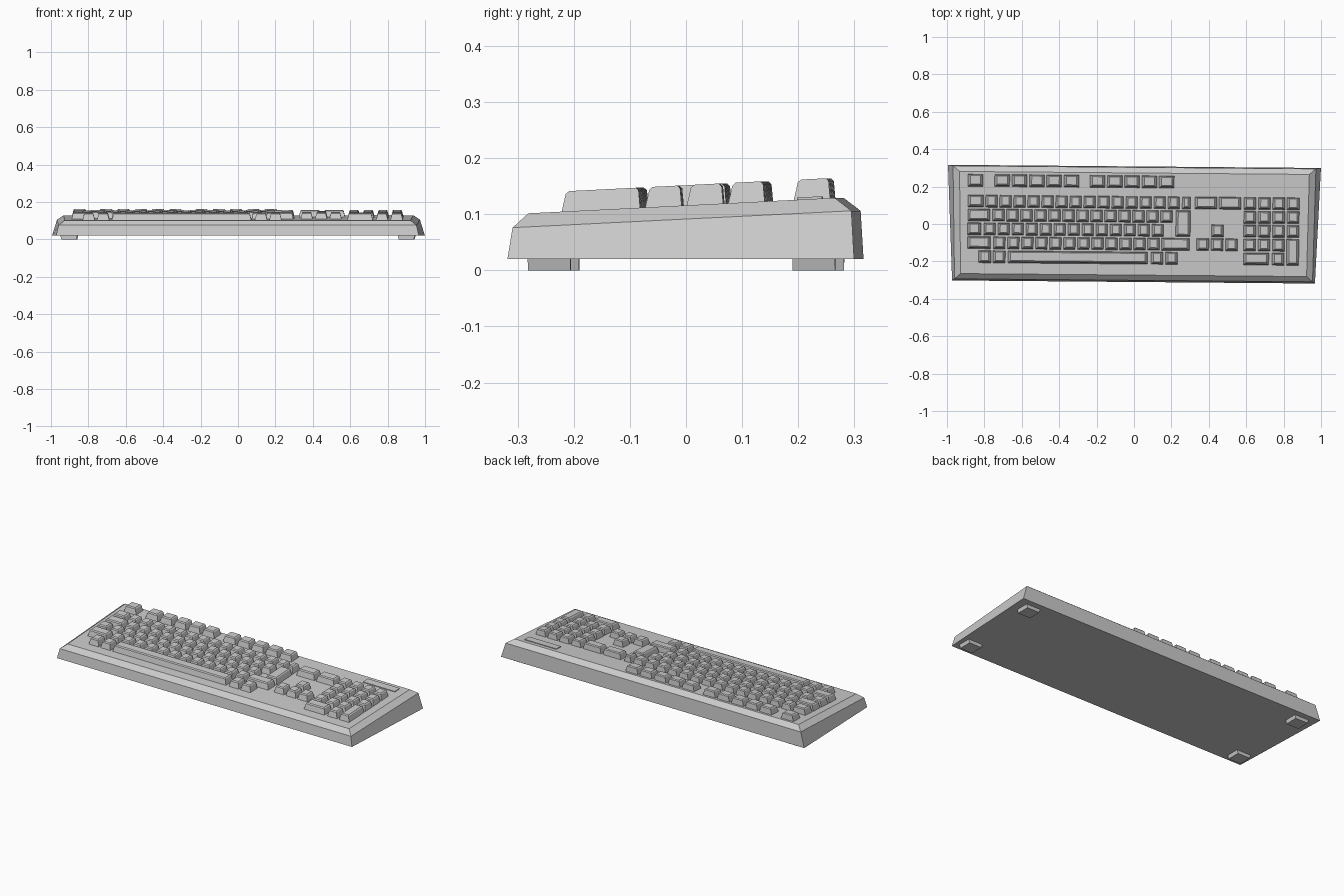
import bpy, bmesh
from mathutils import Matrix

if "Cube" in bpy.data.objects:
    bpy.data.objects.remove(bpy.data.objects["Cube"])

grey = bpy.data.materials.new("light_grey")
grey.use_nodes = True
grey.diffuse_color = (0.6, 0.6, 0.6, 1)
grey.node_tree.nodes["Principled BSDF"].inputs["Base Color"].default_value = (0.6, 0.6, 0.6, 1)

TURN = Matrix.Rotation(-0.0085, 4, "Z")   # the whole board sits slightly turned
UNIT, LEFT = 0.0749, -0.89                # key pitch and left edge of the keys
ROWS = [0.226, 0.115, 0.041, -0.033, -0.107, -0.182]


def deck(y):
    """Height of the sloping top at depth y."""
    return 0.1015 + (y + 0.273) * 0.0505


def finish(bm, name):
    bmesh.ops.recalc_face_normals(bm, faces=bm.faces[:])
    bmesh.ops.transform(bm, matrix=TURN, verts=bm.verts[:])
    mesh = bpy.data.meshes.new(name)
    bm.to_mesh(mesh)
    bm.free()
    mesh.materials.append(grey)
    bpy.context.collection.objects.link(bpy.data.objects.new(name, mesh))


def loft(bm, loops):
    """Closed solid through a stack of point loops."""
    rings = [[bm.verts.new(p) for p in loop] for loop in loops]
    n = len(rings[0])
    for a, b in zip(rings, rings[1:]):
        for i in range(n):
            j = (i + 1) % n
            bm.faces.new((a[i], a[j], b[j], b[i]))
    bm.faces.new(rings[0][::-1])
    bm.faces.new(rings[-1])


def slab(x0, x1, y0, y1, lift):
    """Rectangle lying parallel to the sloping top."""
    return [(x, y, deck(y) + lift) for x, y in ((x0, y0), (x1, y0), (x1, y1), (x0, y1))]


def add_key(bm, u, w, y, depth=0.066):
    x0 = LEFT + u * UNIT
    x1 = x0 + w * UNIT - 0.01
    y0, y1 = y - depth / 2, y + depth / 2
    loft(bm, [slab(x0, x1, y0, y1, -0.004),
              slab(x0 + 0.009, x1 - 0.009, y0 + 0.008, y1 - 0.003, 0.031),
              slab(x0 + 0.014, x1 - 0.014, y0 + 0.014, y1 - 0.008, 0.036)])


# Case: bottom, shoulder and top outlines
def outline(front, back):
    (xf, yf, zf), (xb, yb, zb) = front, back
    return [(-xf, yf, zf), (xf, yf, zf), (xb, yb, zb), (-xb, yb, zb)]


bm = bmesh.new()
loft(bm, [outline((0.97, -0.31, 0.02), (0.997, 0.308, 0.02)),
          outline((0.957, -0.301, 0.076), (0.97, 0.303, 0.106)),
          outline((0.925, -0.273, deck(-0.273)), (0.935, 0.273, deck(0.273)))])
finish(bm, "case")

# Feet
bm = bmesh.new()
for sx in (-1, 1):
    for sy in (-1, 1):
        loft(bm, [[(sx * (0.902 + a * h), sy * (0.236 + b * 0.038), z)
                   for a, b in ((-1, -1), (1, -1), (1, 1), (-1, 1))]
                  for h, z in ((0.04, 0), (0.046, 0.022))])
finish(bm, "feet")

# Indicator panel
bm = bmesh.new()
loft(bm, [slab(0.675, 0.885, 0.205, 0.25, lift) for lift in (-0.002, 0.004)])
finish(bm, "indicator_panel")

# Key groups: (row, first position, key width, count)
groups = {
    "function_keys": [(0, 0, 1.23, 1), (0, 1.9, 1.235, 5), (0, 8.7, 1.235, 5)],
    "main_keys": [(1, 0, 1.27, 1), (1, 1.27, 1, 14), (1, 15.3, 0.75, 1),
                  (2, 0, 1.75, 1), (2, 1.77, 1, 13),
                  (3, 0, 1.12, 1), (3, 1.15, 1, 13),
                  (4, 0, 1.8, 1), (4, 1.85, 1, 12), (4, 13.85, 2.15, 1),
                  (5, 0.8, 1.03, 2), (5, 13.1, 1.03, 2)],
    "space_bar": [(5, 2.9, 10.1, 1)],
    "edit_keys": [(1, 16.2, 1.73, 2)],
    "arrow_keys": [(3, 17.4, 1.03, 1), (4, 16.35, 1.03, 3)],
    "number_pad": [(1, 19.7, 1.03, 4), (2, 19.7, 1.03, 4), (3, 19.7, 1.03, 4),
                   (4, 19.7, 1.03, 3), (5, 19.7, 1.97, 1), (5, 21.75, 1, 1)],
}
for name, runs in groups.items():
    bm = bmesh.new()
    for row, start, width, count in runs:
        for i in range(count):
            add_key(bm, start + i * width, width, ROWS[row])
    finish(bm, name)

# Tall keys spanning two rows
for name, u, w, row in (("return_key", 14.85, 1.2, 2), ("pad_enter_key", 22.78, 1.03, 4)):
    bm = bmesh.new()
    add_key(bm, u, w, (ROWS[row] + ROWS[row + 1]) / 2, 0.141)
    finish(bm, name)
